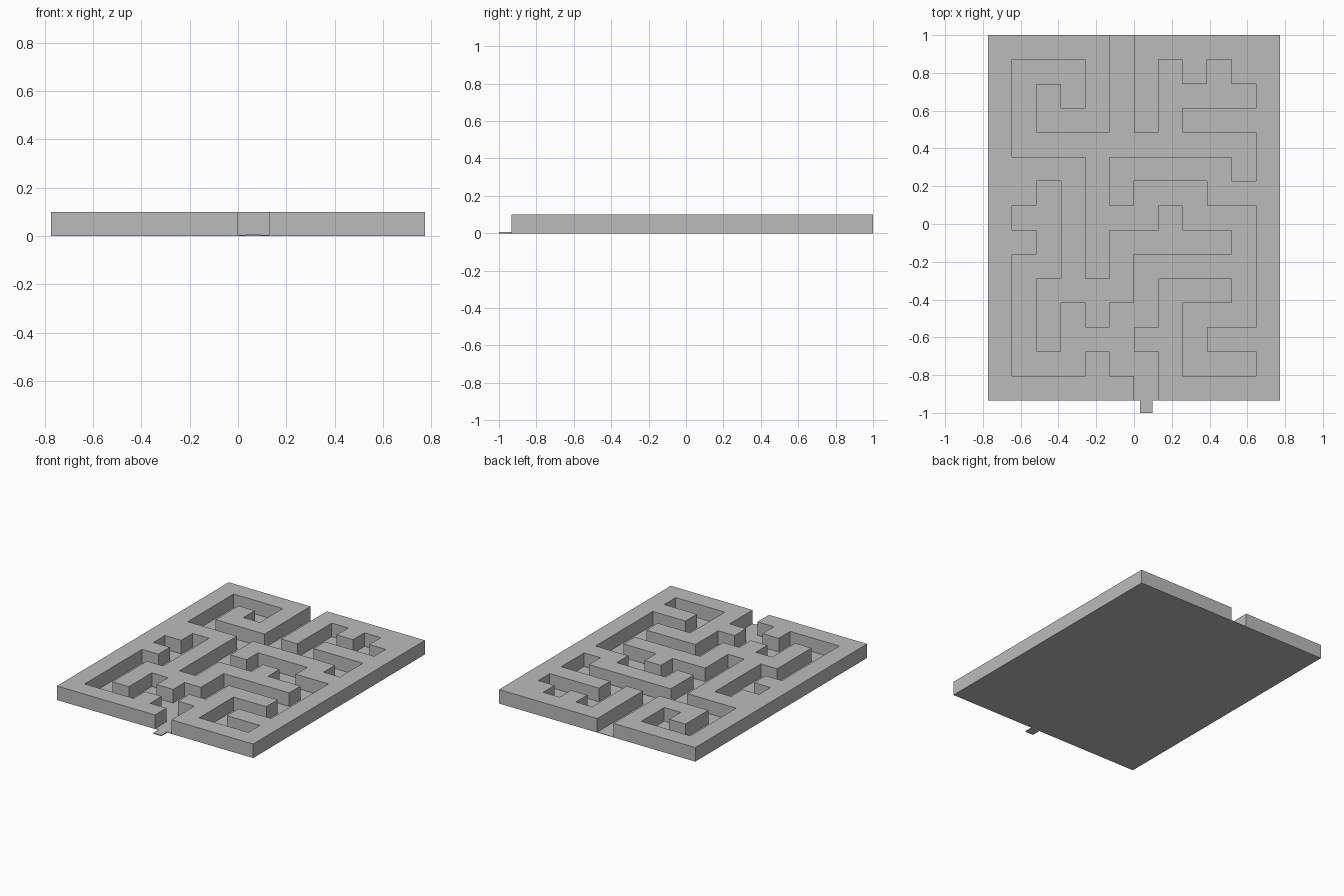
import bpy
import bmesh
from mathutils import Vector

default_cube = bpy.data.objects.get("Cube")
if default_cube:
    bpy.data.objects.remove(default_cube, do_unlink=True)

COLS, ROWS = 12, 15
CELL = 1.547 / COLS
FLOOR = 0.003
WALL_TOP = 0.1
STEPS = {"U": (0, -1), "D": (0, 1), "L": (-1, 0), "R": (1, 0)}

grey = bpy.data.materials.new("plain grey")
grey.use_nodes = True
grey.diffuse_color = (0.5, 0.5, 0.5, 1)
grey.node_tree.nodes["Principled BSDF"].inputs["Base Color"].default_value = grey.diffuse_color


def grid_point(col, row):
    """Position of a maze grid corner, counted from the back left."""
    return ((col - COLS / 2) * CELL, 1 - row * CELL)


def walk(start, route):
    """Grid corners passed along a route such as 'D4 L3'."""
    col, row = start
    corners = [(col, row)]
    for leg in route.split():
        dx, dy = STEPS[leg[0]]
        length = int(leg[1:])
        col, row = col + dx * length, row + dy * length
        corners.append((col, row))
    return corners


def prism(name, outline, bottom, top):
    """Upright solid over a flat outline."""
    bm = bmesh.new()
    base = bm.faces.new([bm.verts.new((x, y, bottom)) for x, y in outline])
    lifted = bmesh.ops.extrude_face_region(bm, geom=[base], use_keep_orig=True)["geom"]
    verts = [v for v in lifted if isinstance(v, bmesh.types.BMVert)]
    bmesh.ops.translate(bm, verts=verts, vec=Vector((0, 0, top - bottom)))
    bmesh.ops.recalc_face_normals(bm, faces=bm.faces)
    mesh = bpy.data.meshes.new(name)
    bm.to_mesh(mesh)
    bm.free()
    mesh.materials.append(grey)
    obj = bpy.data.objects.new(name, mesh)
    bpy.context.collection.objects.link(obj)
    return obj


def wall_block(name, start, route, outer_col):
    """Half of the maze: the corridor edge closed off along the outer side."""
    corners = walk(start, route) + [(outer_col, ROWS), (outer_col, 0)]
    return prism(name, [grid_point(*c) for c in corners], FLOOR, WALL_TOP)


# Maze walls on either side of the corridor
wall_block("right_maze_wall", (5, 0),
           "D4 L3 U2 R1 D1 R1 U2 L3 D4 R3 D5 R1 U2 R2 U1 R1 D1 R2 D1 L4 D2 L1 "
           "D1 L1 U1 L1 D2 L1 U3 R1 U4 L1 D1 L1 D1 R1 D1 L1 D5 R3 U1 R1 D1 R1 D1", 0)
wall_block("left_maze_wall", (6, 0),
           "D4 R1 U3 R1 D1 R1 U1 R1 D1 R1 D1 L3 D1 R3 D2 L1 U1 L5 D2 R1 U1 R3 "
           "D1 R2 D5 L2 D1 R2 D1 L3 U3 R2 U1 L3 D2 L1 D1 R1 D2", COLS)

# Thin floor under the whole maze
floor_corners = [(0, 0), (COLS, 0), (COLS, ROWS), (0, ROWS)]
prism("floor", [grid_point(*c) for c in floor_corners], 0, FLOOR)

# Small flat tab at the front entrance
front = grid_point(0, ROWS)[1]
tab_left, tab_right = CELL * 0.25, CELL * 0.75
prism("entrance_tab", [(tab_left, front), (tab_right, front),
                       (tab_right, -1), (tab_left, -1)], 0, 0.006)
